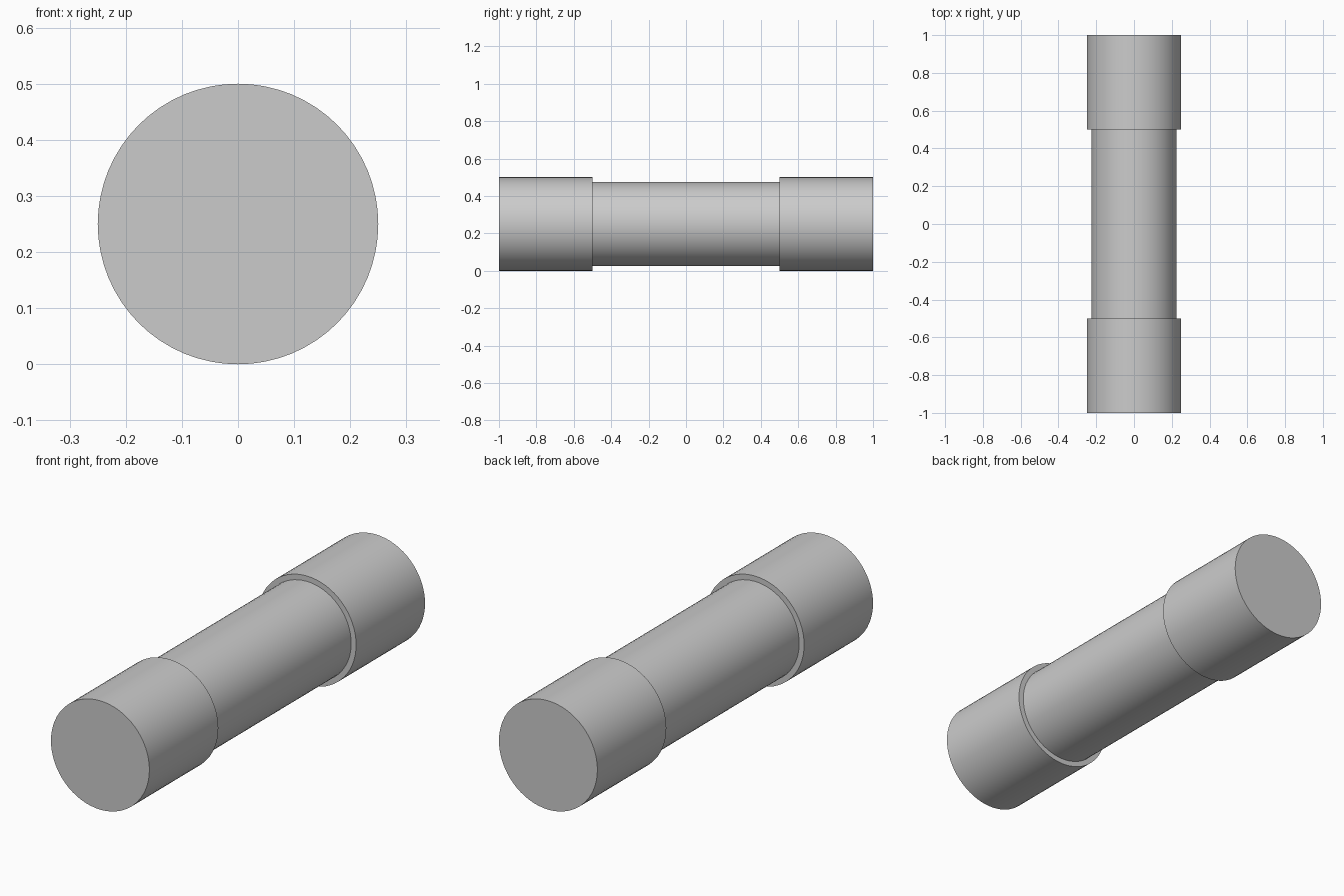
import bpy
import math

cube = bpy.data.objects.get("Cube")
if cube:
    bpy.data.objects.remove(cube, do_unlink=True)

AXIS_HEIGHT = 0.25

grey = bpy.data.materials.new("plain_grey")
grey.use_nodes = True
colour = (0.6, 0.6, 0.6, 1)
grey.diffuse_color = colour
grey.node_tree.nodes["Principled BSDF"].inputs["Base Color"].default_value = colour


def rod(name, radius, length, y, fill):
    """Smooth cylinder lying along the y axis."""
    bpy.ops.mesh.primitive_cylinder_add(
        vertices=64, radius=radius, depth=length, end_fill_type=fill,
        location=(0, y, AXIS_HEIGHT), rotation=(math.pi / 2, 0, 0))
    obj = bpy.context.object
    obj.name = name
    obj.data.materials.append(grey)
    bpy.ops.object.shade_smooth_by_angle(angle=math.radians(30))
    return obj


# Slim tube between the caps; its open ends butt against them
rod("body_tube", 0.225, 1.0, 0, 'NOTHING')

# Wider solid caps at both ends
for name, side in (("front_cap", -1), ("back_cap", 1)):
    rod(name, 0.25, 0.5, side * 0.75, 'NGON')
